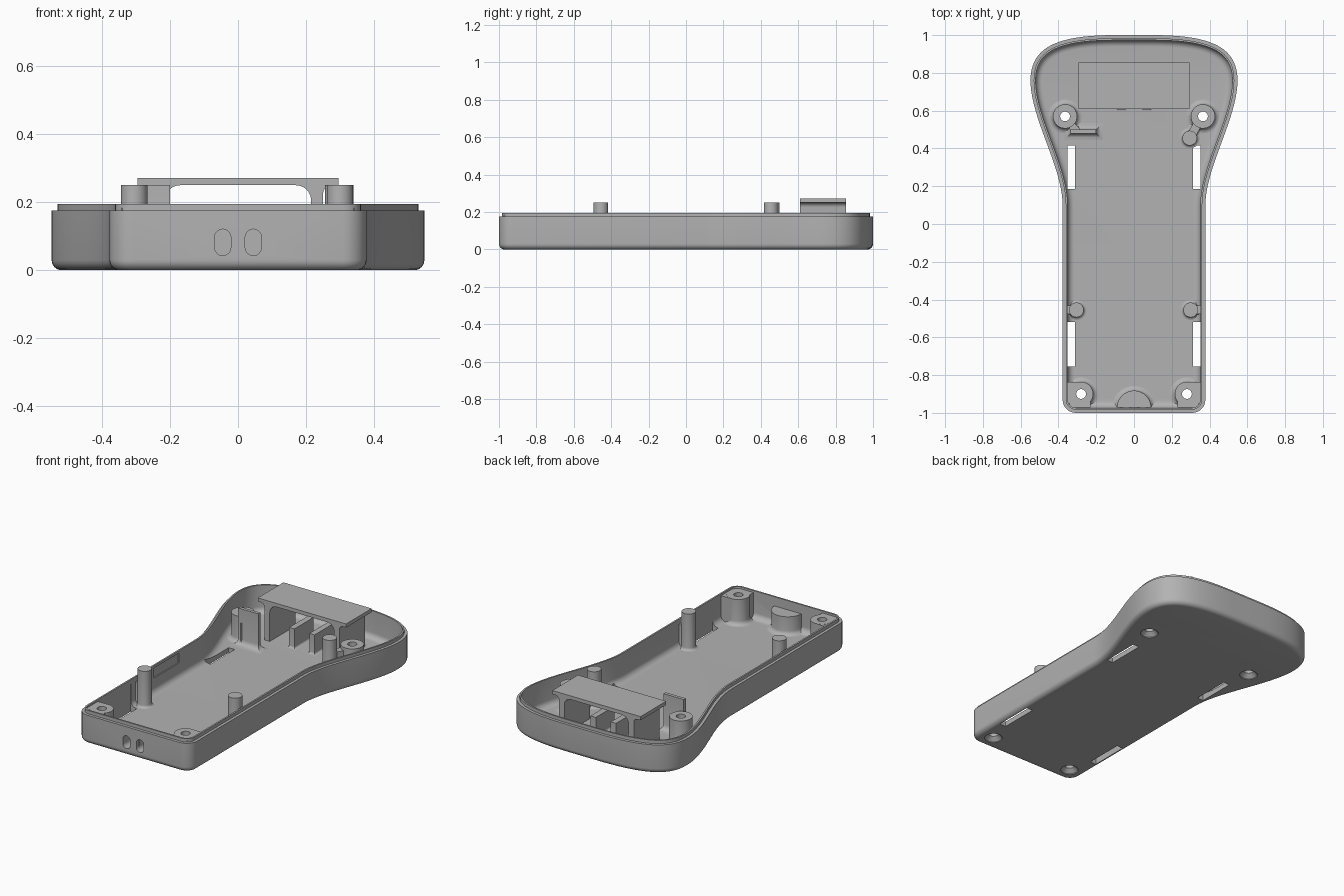
import bpy, bmesh, math
from mathutils import Vector
from mathutils.geometry import interpolate_bezier

cube = bpy.data.objects.get("Cube")
if cube:
    bpy.data.objects.remove(cube, do_unlink=True)

grey = bpy.data.materials.new("plain_grey")
grey.use_nodes = True
grey.diffuse_color = (0.45, 0.45, 0.45, 1)
grey.node_tree.nodes["Principled BSDF"].inputs["Base Color"].default_value = grey.diffuse_color

FLOOR = 0.03


def offset(outline, d):
    """Move a counter-clockwise outline inwards by d."""
    result = []
    for i, p in enumerate(outline):
        a = (p - outline[i - 1]).normalized()
        b = (outline[(i + 1) % len(outline)] - p).normalized()
        n1, n2 = Vector((a.y, -a.x)), Vector((b.y, -b.x))
        result.append(p - (n1 + n2) * d / (1 + n1.dot(n2)))
    return result


def add_loft(bm, outline, rings, upright=False):
    """Skin rings of (inset, height); upright lofts run along y instead of z."""
    loops = []
    for inset, h in rings:
        pts = offset(outline, inset)
        loops.append([bm.verts.new((p.x, h, p.y) if upright else (p.x, p.y, h)) for p in pts])
    n = len(outline)
    for low, high in zip(loops, loops[1:]):
        for i in range(n):
            j = (i + 1) % n
            bm.faces.new((low[i], low[j], high[j], high[i]))
    bm.faces.new(loops[0][::-1])
    bm.faces.new(loops[-1])


def finish(name, bm):
    bmesh.ops.recalc_face_normals(bm, faces=bm.faces[:])
    mesh = bpy.data.meshes.new(name)
    bm.to_mesh(mesh)
    bm.free()
    mesh.materials.append(grey)
    obj = bpy.data.objects.new(name, mesh)
    bpy.context.collection.objects.link(obj)
    return obj


def loft(name, outline, rings, upright=False):
    bm = bmesh.new()
    add_loft(bm, outline, rings, upright)
    return finish(name, bm)


def arc(cx, cy, r, start, end, steps=8):
    angles = [math.radians(start + (end - start) * i / steps) for i in range(steps + 1)]
    return [Vector((cx + r * math.cos(a), cy + r * math.sin(a))) for a in angles]


def circle(x, y, r):
    return arc(x, y, r, 0, 360, 32)[:-1]


def rect(x0, x1, y0, y1):
    return [Vector(p) for p in ((x0, y0), (x1, y0), (x1, y1), (x0, y1))]


def bar(a, b, width):
    a, b = Vector(a), Vector(b)
    d = (b - a).normalized() * width / 2
    s = Vector((d.y, -d.x))
    return [a + s, b + s, b - s, a - s]


def flared(top, r=0.025):
    """Straight sides with a soft foot on the floor."""
    foot = [(-r * (1 - math.sin(t)), FLOOR + r * (1 - math.cos(t)))
            for t in (math.pi / 2 * i / 4 for i in range(5))]
    return [(-r, FLOOR - 0.005)] + foot + [(0, top)]


def cut(obj, tool):
    mod = obj.modifiers.new("cut", "BOOLEAN")
    mod.operation = "DIFFERENCE"
    mod.solver = "EXACT"
    mod.object = tool
    bpy.context.view_layer.objects.active = obj
    bpy.ops.object.modifier_apply(modifier=mod.name)


# Body outline: straight handle flaring into a rounded head
def curve(*pts):
    return [p.xy for p in interpolate_bezier(*[Vector((x, y, 0)) for x, y in pts], 20)]


half = arc(0.308, -0.93, 0.07, -90, 0)
half += curve((0.378, 0.1), (0.378, 0.3), (0.548, 0.56), (0.548, 0.76))
half += curve((0.548, 0.76), (0.548, 0.94), (0.4, 1), (0.1, 1))[1:]
outline = half + [Vector((-p.x, p.y)) for p in reversed(half)]

# Shell: rounded underside, stepped rim, filleted inside
quarter = [math.pi / 2 * i / 6 for i in range(7)]
rings = [(0.03 * (1 - math.sin(t)), 0.03 * (1 - math.cos(t))) for t in quarter]
rings += [(0, 0.175), (0.017, 0.175), (0.017, 0.195), (0.027, 0.195)]
rings += [(0.062 - 0.035 * math.cos(t), FLOOR + 0.035 * (1 - math.sin(t))) for t in quarter]
shell = loft("shell", outline, rings)
parts = [shell]

# Cutters: strap slots, countersunk screw holes, front light pockets, wall recess
screws = [(s * x, y) for s in (-1, 1) for x, y in ((0.365, 0.57), (0.28, -0.9))]
bm = bmesh.new()
for s in (-1, 1):
    for y0, y1 in ((0.185, 0.415), (-0.755, -0.52)):
        xs = sorted((s * 0.312, s * 0.353))
        add_loft(bm, rect(*xs, y0, y1), [(0, -0.01), (0, 0.17)])
    pill = arc(s * 0.045, 0.097, 0.024, 0, 180) + arc(s * 0.045, 0.067, 0.024, 180, 360)
    add_loft(bm, pill, [(0, -1.01), (0, -0.93)], upright=True)
for x, y in screws:
    add_loft(bm, circle(x, y, 0.05), [(0, -0.01), (0, 0.004), (0.024, 0.026), (0.024, 0.3)])
add_loft(bm, rect(-0.358, -0.34, -0.3, -0.06), [(0, 0.12), (0, 0.18)])
cutter = finish("cutter", bm)
cutter.hide_render = True

# Screw bosses, the front ones filled into the corners
bosses = []
for x, y in screws:
    bosses.append(loft("screw_boss", circle(x, y, 0.064), flared(0.185)))
    if y < 0:
        s = math.copysign(1, x)
        side = sorted((x, s * 0.353))
        end = sorted((x - s * 0.05, s * 0.342))
        bosses.append(loft("boss_side_fill", rect(*side, -0.95, -0.836), [(0, 0.02), (0, 0.184)]))
        bosses.append(loft("boss_corner_fill", rect(*end, -0.972, -0.9), [(0, 0.02), (0, 0.1835)]))

# Half-round housing behind the light pockets
bosses.append(loft("light_housing", arc(0, -0.972, 0.09, 0, 180, 24), flared(0.14)))
for obj in [shell] + bosses:
    cut(obj, cutter)
parts += bosses
bpy.data.objects.remove(cutter, do_unlink=True)

# Board posts with webs
for x, y, anchor in ((-0.305, -0.455, (-0.36, -0.455)), (0.3, -0.455, (0.36, -0.455)),
                     (0.295, 0.455, (0.335, 0.525))):
    parts.append(loft("board_post", circle(x, y, 0.039), flared(0.25, 0.015)))
    parts.append(loft("post_web", bar((x, y), anchor, 0.045), flared(0.165, 0.015)))

# Upright tab beside the rear screw boss
parts.append(loft("tab_plate", rect(-0.335, -0.2, 0.48, 0.5), flared(0.25, 0.035)))
parts.append(loft("tab_web", bar((-0.33, 0.52), (-0.3, 0.49), 0.04), flared(0.165, 0.015)))

# Display shelf: flat top on two legs with rounded inner corners
shelf = [Vector(p) for p in ((0.295, 0.25), (0.295, 0.272), (-0.295, 0.272), (-0.295, 0.25))]
shelf += arc(-0.275, 0.225, 0.025, 90, 0, 5)
shelf += [Vector((-0.25, 0.025)), Vector((-0.215, 0.025))]
shelf += arc(-0.17, 0.205, 0.045, 180, 90)
shelf += arc(0.17, 0.205, 0.045, 90, 0)
shelf += [Vector((0.215, 0.025)), Vector((0.25, 0.025))]
shelf += arc(0.275, 0.225, 0.025, 180, 90, 5)
parts.append(loft("display_shelf", shelf, [(0, 0.61), (0, 0.855)], upright=True))

# Ribs under the shelf
for s in (-1, 1):
    xs = sorted((s * 0.05, s * 0.085))
    parts.append(loft("support_rib", rect(*xs, 0.61, 0.79), flared(0.15, 0.012)))

# Soft shading with crisp edges
bpy.ops.object.select_all(action="DESELECT")
for obj in parts:
    obj.select_set(True)
bpy.context.view_layer.objects.active = shell
bpy.ops.object.shade_smooth_by_angle(angle=math.radians(35))
